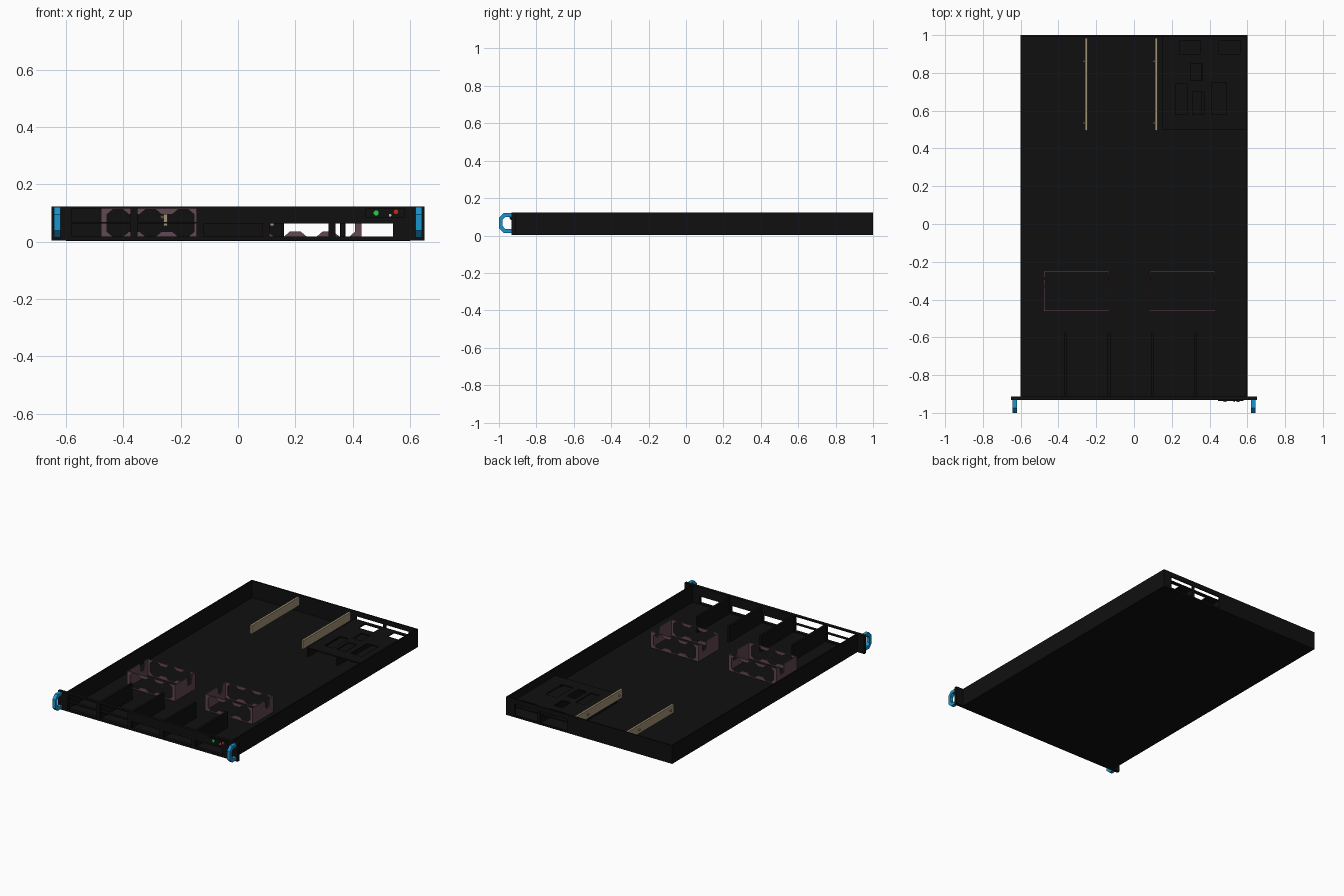
import bpy, math
from mathutils import Matrix

if "Cube" in bpy.data.objects:
    bpy.data.objects.remove(bpy.data.objects["Cube"])


def mat(name, r, g, b):
    m = bpy.data.materials.new(name)
    m.diffuse_color = (r, g, b, 1)
    m.use_nodes = True
    m.node_tree.nodes["Principled BSDF"].inputs["Base Color"].default_value = m.diffuse_color
    return m


BLACK = mat("black_steel", 0.005, 0.005, 0.005)
MAUVE = mat("mauve_plastic", 0.12, 0.065, 0.085)
TAN = mat("tan_board", 0.36, 0.29, 0.18)
BLUE = mat("blue_handle", 0.008, 0.3, 0.62)
GREEN = mat("green_light", 0.01, 0.65, 0.06)
RED = mat("red_light", 0.6, 0.02, 0.005)
GREY = mat("grey_light", 0.5, 0.5, 0.5)

PLANES = {
    "XY": Matrix.Identity(4),
    "XZ": Matrix(((1, 0, 0, 0), (0, 0, -1, 0), (0, 1, 0, 0), (0, 0, 0, 1))),
    "YZ": Matrix(((0, 0, 1, 0), (1, 0, 0, 0), (0, 1, 0, 0), (0, 0, 0, 1))),
}


def rect(a0, a1, b0, b1):
    return [(a0, b0), (a1, b0), (a1, b1), (a0, b1)]


def sheet(name, loops, lo, hi, plane, material):
    """Flat sheet: outline plus holes, thickened from lo to hi along its normal."""
    cu = bpy.data.curves.new(name, "CURVE")
    cu.dimensions = "2D"
    cu.fill_mode = "BOTH"
    cu.extrude = (hi - lo) / 2
    for pts in loops:
        sp = cu.splines.new("POLY")
        sp.points.add(len(pts) - 1)
        for p, (a, b) in zip(sp.points, pts):
            p.co = (a, b, 0, 1)
        sp.use_cyclic_u = True
    tmp = bpy.data.objects.new(name + "_curve", cu)
    bpy.context.collection.objects.link(tmp)
    dg = bpy.context.evaluated_depsgraph_get()
    me = bpy.data.meshes.new_from_object(tmp.evaluated_get(dg))
    bpy.data.objects.remove(tmp)
    mid = (lo + hi) / 2
    shift = {"XY": (0, 0, mid), "XZ": (0, mid, 0), "YZ": (mid, 0, 0)}[plane]
    me.transform(Matrix.Translation(shift) @ PLANES[plane])
    me.materials.clear()
    me.materials.append(material)
    for f in me.polygons:
        f.use_smooth = False
    ob = bpy.data.objects.new(name, me)
    bpy.context.collection.objects.link(ob)
    return ob


def box(name, x0, x1, y0, y1, z0, z1, material):
    return sheet(name, [rect(x0, x1, y0, y1)], z0, z1, "XY", material)


def button(name, x, z, r, y0, y1, material, sides=16):
    bpy.ops.mesh.primitive_cylinder_add(vertices=sides, radius=r, depth=y1 - y0,
                                        location=(x, (y0 + y1) / 2, z),
                                        rotation=(math.pi / 2, 0, 0))
    ob = bpy.context.object
    ob.name = name
    ob.data.materials.append(material)


# open tray: floor, side walls, rear wall with two windows
box("floor", -0.6, 0.6, -0.92, 1.0, 0.003, 0.011, BLACK)
for s, tag in ((-1, "left"), (1, "right")):
    x0, x1 = sorted((s * 0.592, s * 0.6))
    box("side_wall_" + tag, x0, x1, -0.92, 1.0, 0.003, 0.122, BLACK)
sheet("rear_wall", [rect(-0.6, 0.6, 0.003, 0.122), rect(0.16, 0.355, 0.015, 0.09),
                    rect(0.375, 0.54, 0.015, 0.09)], 0.992, 1.0, "XZ", BLACK)

# front panel with drive bay openings, the left bays in two rows
holes = []
for a, b in ((-0.58, -0.375), (-0.35, -0.145)):
    holes += [rect(a, b, 0.018, 0.063), rect(a, b, 0.068, 0.115)]
for a, b in ((-0.12, 0.085), (0.11, 0.315), (0.34, 0.54)):
    holes.append(rect(a, b, 0.018, 0.063))
sheet("front_panel", [rect(-0.65, 0.65, 0.004, 0.123)] + holes, -0.932, -0.912, "XZ", BLACK)

# drive bay dividers
for i in range(4):
    x = -0.3625 + 0.23 * i
    box("bay_divider_%d" % (i + 1), x - 0.007, x + 0.007, -0.912, -0.58, 0.011, 0.115, BLACK)

# control strip with lights
box("control_strip", 0.445, 0.58, -0.938, -0.932, 0.084, 0.115, BLACK)
button("power_light", 0.482, 0.1, 0.009, -0.943, -0.938, GREEN)
button("status_light", 0.531, 0.092, 0.005, -0.942, -0.938, GREY)
button("alert_light", 0.551, 0.104, 0.008, -0.943, -0.938, RED)

# pull handles, chamfered hoops
hoop = [(-0.93, 0.014), (-0.975, 0.014), (-1.0, 0.038), (-1.0, 0.094), (-0.975, 0.12),
        (-0.93, 0.12), (-0.93, 0.1), (-0.965, 0.1), (-0.98, 0.084), (-0.98, 0.05),
        (-0.965, 0.034), (-0.93, 0.034)]
sheet("handle_left", [hoop], -0.642, -0.62, "YZ", BLUE)
sheet("handle_right", [hoop], 0.62, 0.642, "YZ", BLUE)

# fan cages: two pierced walls joined by notched sides
for cx, tag in ((-0.305, "left"), (0.257, "right")):
    low, up = [], []
    for k in (-1, 0, 1):
        c = cx + k * 0.114
        for dx, dz in ((-0.038, 0.03), (-0.018, 0.047), (0.018, 0.047), (0.038, 0.03)):
            low.append((c + dx, 0.065 - dz))
            up.append((c + dx, 0.065 + dz))
    window = low + up[::-1]
    outer = rect(cx - 0.173, cx + 0.173, 0.011, 0.117)
    sheet("fan_cage_front_" + tag, [outer, window], -0.462, -0.456, "XZ", MAUVE)
    sheet("fan_cage_back_" + tag, [outer, window], -0.256, -0.25, "XZ", MAUVE)
    side = [(-0.456, 0.011), (-0.256, 0.011), (-0.256, 0.117), (-0.285, 0.117),
            (-0.295, 0.06), (-0.325, 0.06), (-0.335, 0.117), (-0.456, 0.117)]
    for s, end in ((-1, "a"), (1, "b")):
        x = cx + s * 0.17
        sheet("fan_cage_side_%s_%s" % (tag, end), [side], x - 0.003, x + 0.003, "YZ", MAUVE)

# riser boards with fixing pegs
for x, tag in ((-0.253, "left"), (0.118, "right")):
    box("riser_board_" + tag, x - 0.007, x + 0.007, 0.495, 0.985, 0.055, 0.11, TAN)
    for j, y in enumerate((0.535, 0.86)):
        bpy.ops.mesh.primitive_cylinder_add(vertices=10, radius=0.006, depth=0.012,
                                            location=(x - 0.011, y, 0.085),
                                            rotation=(0, math.pi / 2, 0))
        ob = bpy.context.object
        ob.name = "riser_peg_%s_%d" % (tag, j + 1)
        ob.data.materials.append(TAN)

# rear power shelf with cutouts, on legs
cuts = [rect(0.24, 0.35, 0.9, 0.97), rect(0.45, 0.56, 0.9, 0.97), rect(0.3, 0.36, 0.76, 0.85),
        rect(0.22, 0.28, 0.58, 0.74), rect(0.31, 0.37, 0.58, 0.7), rect(0.41, 0.49, 0.58, 0.75)]
sheet("power_shelf", [rect(0.15, 0.592, 0.5, 0.992)] + cuts, 0.064, 0.072, "XY", BLACK)
box("shelf_side", 0.15, 0.158, 0.5, 0.992, 0.011, 0.064, BLACK)
box("shelf_divider", 0.358, 0.372, 0.5, 0.992, 0.011, 0.064, BLACK)
box("shelf_end_leg", 0.545, 0.592, 0.5, 0.51, 0.011, 0.064, BLACK)
